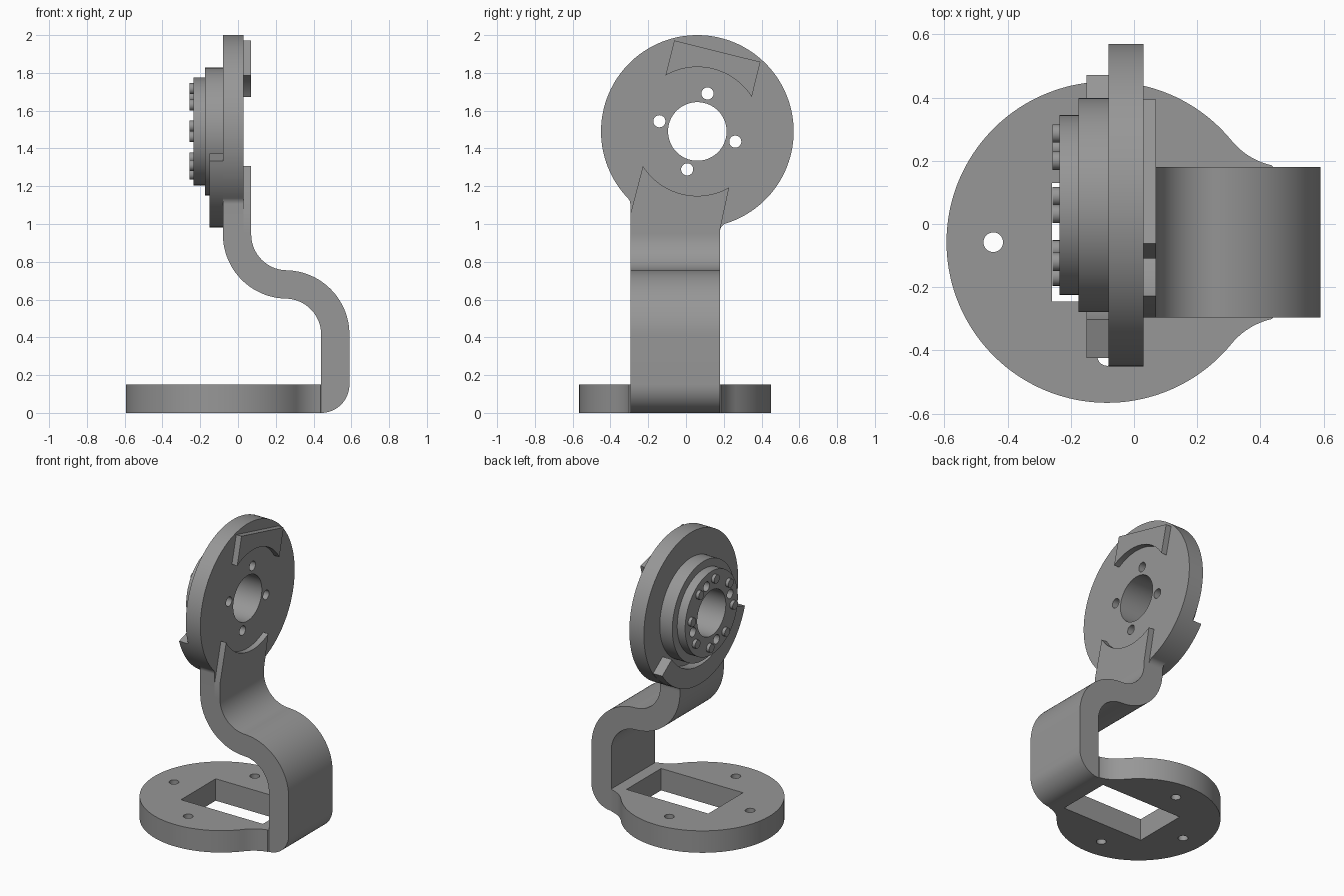
import bpy, bmesh
from math import sin, cos, radians, degrees, atan2, sqrt

if "Cube" in bpy.data.objects:
    bpy.data.objects.remove(bpy.data.objects["Cube"])

grey = bpy.data.materials.new("plain grey")
grey.diffuse_color = (0.31, 0.31, 0.31, 1)
grey.use_nodes = True
grey.node_tree.nodes["Principled BSDF"].inputs["Base Color"].default_value = grey.diffuse_color

HY, HZ = 0.06, 1.49            # head centre in y and z
BX, BY = -0.085, -0.0575       # base centre in x and y
HALF = 0.2375                  # half width of the strap
TILT = radians(14)             # twist of the head features


def arc(cx, cy, r, a0, a1, n=32):
    """Points on an arc, angles in degrees."""
    return [(cx + r * cos(radians(a0 + (a1 - a0) * i / n)),
             cy + r * sin(radians(a0 + (a1 - a0) * i / n))) for i in range(n + 1)]


def circle(cx, cy, r, n=96):
    return arc(cx, cy, r, 0, 360, n)[:-1]


def prism(name, pts, axis, lo, hi):
    """Extrude a 2D outline along x (y,z), y (x,z) or z (x,y)."""
    place = {"x": lambda p, d: (d, p[0], p[1]),
             "y": lambda p, d: (p[0], d, p[1]),
             "z": lambda p, d: (p[0], p[1], d)}[axis]
    bm = bmesh.new()
    a = [bm.verts.new(place(p, lo)) for p in pts]
    b = [bm.verts.new(place(p, hi)) for p in pts]
    bm.faces.new(a)
    bm.faces.new(b)
    for i in range(len(pts)):
        j = (i + 1) % len(pts)
        bm.faces.new((a[i], a[j], b[j], b[i]))
    bmesh.ops.recalc_face_normals(bm, faces=bm.faces)
    mesh = bpy.data.meshes.new(name)
    bm.to_mesh(mesh)
    bm.free()
    mesh.materials.append(grey)
    ob = bpy.data.objects.new(name, mesh)
    bpy.context.collection.objects.link(ob)
    return ob


def drill(ob, cutters):
    """Subtract the cutters and remove them."""
    for c in cutters:
        m = ob.modifiers.new("hole", "BOOLEAN")
        m.operation, m.solver, m.object = "DIFFERENCE", "EXACT", c
    dg = bpy.context.evaluated_depsgraph_get()
    mesh = bpy.data.meshes.new_from_object(ob.evaluated_get(dg))
    ob.modifiers.clear()
    ob.data = mesh
    for c in cutters:
        bpy.data.objects.remove(c)


def disc_with_tail(r, left, right, fillet, end):
    """Disc at the origin with a tail towards -v, blended by concave fillets."""
    def blend(side):
        u = side + (fillet if side > 0 else -fillet)
        v = -sqrt((r + fillet) ** 2 - u * u)
        return u, v, degrees(atan2(v, u))
    ru, rv, ra = blend(right)
    lu, lv, la = blend(left)
    la += 360
    pts = arc(0, 0, r, ra, la, 110)
    pts += arc(lu, lv, fillet, la - 180, 0, 16)[1:]
    pts += [(left, end), (right, end)]
    pts += arc(ru, rv, fillet, 180, ra + 180, 16)[:-1]
    return [p for p in pts if p[1] >= end]


# base: round plate flaring into the strap, with a window and three bolt holes
outline = disc_with_tail(0.508, -HALF, HALF, 0.23, -0.525)
base = prism("base_plate", [(BX - v, BY + u) for u, v in outline], "z", 0, 0.15)
window = [(-0.26, -0.245), (0.36, -0.245), (0.36, 0.13), (-0.26, 0.13)]
cutters = [prism("cut", window, "z", -0.1, 0.3)]
for dx, dy in ((-0.36, 0), (0, 0.36), (0, -0.36)):
    cutters.append(prism("cut", circle(BX + dx, BY + dy, 0.031, 32), "z", -0.1, 0.3))
drill(base, cutters)

# strap: S-shaped bent band from the base to the head
s = [(0.44, 0)] + arc(0.44, 0.15, 0.15, -90, 0, 16)
s += arc(0.25, 0.415, 0.34, 0, 90)
s += arc(0.26, 0.945, 0.19, 270, 180)
s += arc(0.26, 0.945, 0.34, 180, 270)
s += arc(0.25, 0.415, 0.19, 90, 0)
s += [(0.44, 0.15)]
prism("bent_strap", s, "y", BY - HALF, BY + HALF)

# head: flange disc with its neck, then two stepped bosses
L, R = BY - HALF - HY, BY + HALF - HY
neck = disc_with_tail(0.51, L, R, 0.045, 0.945 - HZ)
head = [prism("head_flange", [(HY + u, HZ + v) for u, v in neck], "x", -0.08, 0.03),
        prism("boss", circle(HY, HZ, 0.338), "x", -0.175, -0.08),
        prism("boss_ring", circle(HY, HZ, 0.285), "x", -0.235, -0.175)]
for ob in head:
    cuts = [prism("cut", circle(HY, HZ, 0.155), "x", -0.5, 0.5)]
    for k in range(4):
        a = radians(75 + 90 * k)
        cuts.append(prism("cut", circle(HY + 0.208 * cos(a), HZ + 0.208 * sin(a),
                                        0.032, 32), "x", -0.5, 0.5))
    drill(ob, cuts)

# locating pins on the ring
for k in range(8):
    a = radians(7 + 45 * k)
    prism("locating_pin", circle(HY + 0.228 * cos(a), HZ + 0.228 * sin(a), 0.029, 24),
          "x", -0.257, -0.235)


def tilted(pts):
    return [(HY + u * cos(TILT) + v * sin(TILT), HZ - u * sin(TILT) + v * cos(TILT))
            for u, v in pts]


# raised pads on the right face, both hollowed by the same circle
top = [(-0.235, 0.438)] + arc(0, 0, 0.341, 133.6, 46.4) + [(0.235, 0.438)]
prism("upper_pad", tilted(top), "x", 0.03, 0.07)
low = tilted(arc(0, 0, 0.341, -46.4, -133.6))
low += [(BY - HALF, 1.05), (BY - HALF, 0.945), (BY + HALF, 0.945), (BY + HALF, 0.97)]
prism("lower_pad", low, "x", 0.03, 0.07)

# curved stop rib on the left face
rib = arc(HY, HZ, 0.508, 198, 324, 48) + arc(HY, HZ, 0.38, 324, 198, 48)
prism("stop_rib", rib, "x", -0.15, -0.08)

# smooth curved walls, sharp edges
bpy.ops.object.select_all(action="SELECT")
bpy.context.view_layer.objects.active = head[0]
bpy.ops.object.shade_smooth_by_angle(angle=radians(30))
